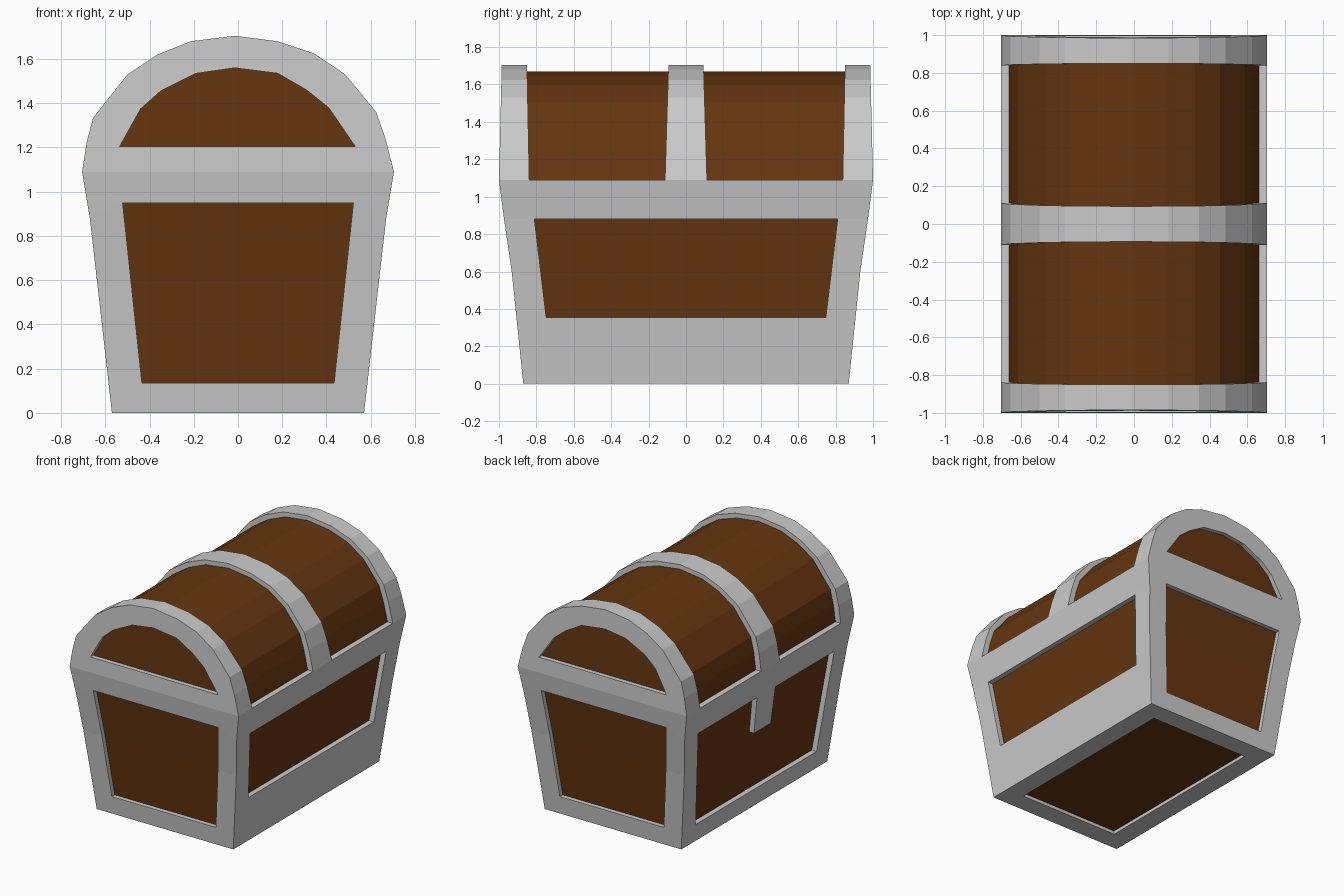
import bpy, bmesh
from mathutils import Vector

if "Cube" in bpy.data.objects:
    bpy.data.objects.remove(bpy.data.objects["Cube"])

wood = bpy.data.materials.new("wood")
wood.diffuse_color = (0.13, 0.036, 0.005, 1)
wood.use_nodes = True
wood.node_tree.nodes["Principled BSDF"].inputs["Base Color"].default_value = wood.diffuse_color

# flared half widths at each height
XS = [(0, .57), (.6, .638), (.88, .67), (1.09, .705)]
YS = [(0, .87), (.6, .932), (.88, .973), (1.09, 1.0), (1.705, .985)]
BASE = 1.09


def lerp_table(table, z):
    for (z0, v0), (z1, v1) in zip(table, table[1:]):
        if z <= z1 + 1e-6:
            return v0 + (v1 - v0) * (z - z0) / (z1 - z0)
    return table[-1][1]


def X(z): return lerp_table(XS, z)
def Y(z): return lerp_table(YS, z)


def finish(bm, name, mat=None):
    mesh = bpy.data.meshes.new(name)
    bm.to_mesh(mesh)
    bm.free()
    ob = bpy.data.objects.new(name, mesh)
    bpy.context.collection.objects.link(ob)
    if mat:
        mesh.materials.append(mat)
    return ob


def loop(bm, pts):
    vs = [bm.verts.new(p) for p in pts]
    es = [bm.edges.new((vs[i - 1], vs[i])) for i in range(len(vs))]
    return vs, es


def orient(faces, test):
    for f in faces:
        f.normal_update()
        if f.normal.dot(test(f)) < 0:
            f.normal_flip()


def fill(bm, edges, out):
    res = bmesh.ops.triangle_fill(bm, use_beauty=True, use_dissolve=False, edges=edges, normal=out)
    orient([g for g in res["geom"] if isinstance(g, bmesh.types.BMFace)], lambda f: out)


def framed_panel(name, outer, hole, surf, push):
    """Metal frame around a window, with a recessed wooden panel."""
    push = Vector(push)
    out = -push.normalized()
    hole_pts = [Vector(surf(*p)) for p in hole]
    bm = bmesh.new()
    _, eo = loop(bm, [surf(*p) for p in outer])
    vh, eh = loop(bm, hole_pts)
    fill(bm, eo + eh, out)
    deep = [bm.verts.new(p + push) for p in hole_pts]
    mid = sum(hole_pts, Vector()) / len(hole_pts)
    walls = [bm.faces.new((vh[i - 1], vh[i], deep[i], deep[i - 1])) for i in range(len(vh))]
    orient(walls, lambda f: mid - f.calc_center_median())
    finish(bm, name + "_frame")
    bm = bmesh.new()
    _, e = loop(bm, [p + push for p in hole_pts])
    fill(bm, e, out)
    finish(bm, name + "_panel", wood)


def trapezoid(half_width, levels):
    right = [(half_width(z), z) for z in levels]
    return right + [(-u, z) for u, z in reversed(right)]


def arch_strip(name, rows, centre, mat=None):
    """Skin a list of cross-sections running over the lid."""
    bm = bmesh.new()
    grid = [[bm.verts.new(p) for p in row] for row in rows]
    faces = [bm.faces.new((a[i], a[i + 1], b[i + 1], b[i]))
             for a, b in zip(grid, grid[1:]) for i in range(len(a) - 1)]
    orient(faces, lambda f: f.calc_center_median() - Vector(centre))
    finish(bm, name, mat)


LEVELS = [z for z, _ in XS]
LID = [(.705, 1.09), (.667, 1.24), (.625, 1.36), (.485, 1.53), (.345, 1.625), (.18, 1.68),
       (-.015, 1.705), (-.215, 1.68), (-.365, 1.62), (-.5, 1.53), (-.655, 1.335),
       (-.685, 1.22), (-.705, 1.09)]
LID_WINDOW = [(.53, 1.205), (.41, 1.38), (.31, 1.46), (.18, 1.535), (-.015, 1.56),
              (-.19, 1.535), (-.35, 1.455), (-.44, 1.375), (-.535, 1.205)]
INNER = [(x * .938, BASE + (z - BASE) * .943) for x, z in LID]

# front and back ends: body and arched lid
for tag, s in (("front", -1), ("back", 1)):
    surf = lambda u, z, s=s: (u, s * Y(z), z)
    push = (0, -s * .035, 0)
    framed_panel(tag + "_body", trapezoid(X, LEVELS),
                 trapezoid(lambda z: .42 + .107 * z, [.135, .6, .95]), surf, push)
    framed_panel(tag + "_lid", LID, LID_WINDOW, surf, push)

# long sides, the left one with a taller window
for tag, s, sill in (("right", 1, .355), ("left", -1, .135)):
    framed_panel(tag + "_side", trapezoid(Y, LEVELS),
                 trapezoid(lambda z: .705 + .12 * z, [sill, .6, .88]),
                 lambda u, z, s=s: (s * X(z), u, z), (-s * .04, 0, 0))
    # rim ledge under the lid
    bm = bmesh.new()
    f = bm.faces.new([bm.verts.new((s * x, y, BASE)) for x, y in
                      ((.705, -.85), (.705, .85), (.64, .85), (.64, -.85))])
    orient([f], lambda f: Vector((0, 0, 1)))
    finish(bm, tag + "_rim")

# bottom
framed_panel("bottom", [(.57, .87), (-.57, .87), (-.57, -.87), (.57, -.87)],
             [(.42, .72), (-.42, .72), (-.42, -.72), (.42, -.72)],
             lambda u, v: (u, v, 0), (0, 0, .025))

# wooden lid barrel
arch_strip("lid_barrel", [[(x, -.95, z), (x, .95, z)] for x, z in INNER], (0, 0, BASE - .1), wood)

# metal bands over the lid
for tag, s in (("front", -1), ("back", 1)):
    rows = [[(xi, s * (.838 + .02 * (z - BASE)), zi), (x, s * (.838 + .02 * (z - BASE)), z),
             (x, s * Y(z), z)] for (x, z), (xi, zi) in zip(LID, INNER)]
    arch_strip(tag + "_band", rows, (0, s * .92, BASE - .1))
rows = []
for (x, z), (xi, zi) in zip(LID, INNER):
    w = .112 - .03 * (z - BASE)
    rows.append([(xi, -w, zi), (x, -w, z), (x, w, z), (xi, w, zi)])
arch_strip("middle_band", rows, (0, 0, BASE - .1))

# clasp hanging over the left window
bm = bmesh.new()
rings = []
for z, w in ((.6, .1), (.88, .11)):
    rings += [bm.verts.new((-X(z) + d, y, z)) for d, y in ((0, -w), (0, w), (.05, w), (.05, -w))]
bmesh.ops.convex_hull(bm, input=rings)
bmesh.ops.recalc_face_normals(bm, faces=bm.faces)
finish(bm, "clasp")
